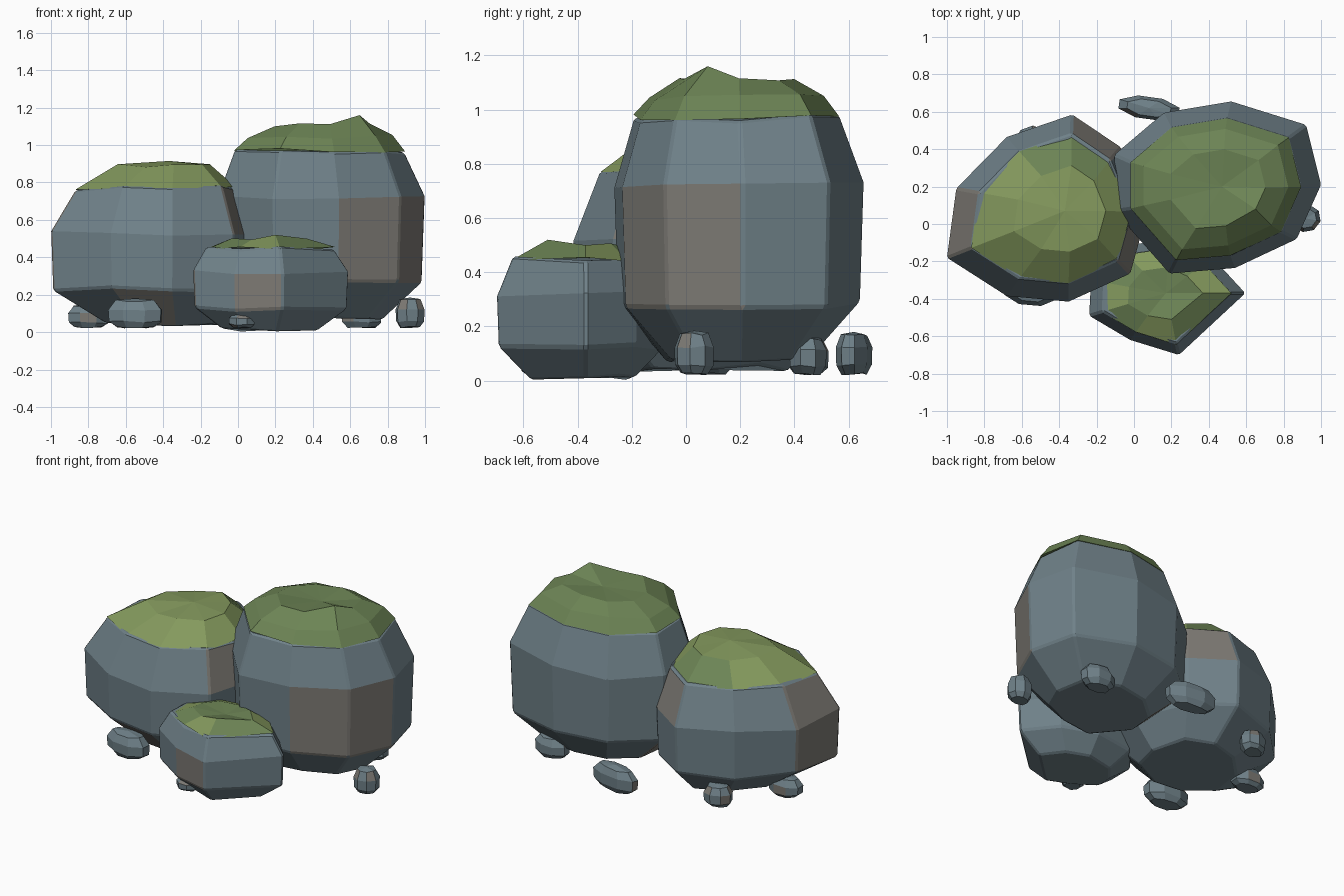
import bpy, bmesh, math, random
from mathutils import Vector

if "Cube" in bpy.data.objects:
    bpy.data.objects.remove(bpy.data.objects["Cube"])

random.seed(4)

def material(name, rgb):
    m = bpy.data.materials.new(name)
    m.diffuse_color = (*rgb, 1)
    m.use_nodes = True
    m.node_tree.nodes["Principled BSDF"].inputs["Base Color"].default_value = m.diffuse_color
    return m

SLATE = material("slate", (0.16, 0.22, 0.25))
TAUPE = material("taupe", (0.21, 0.20, 0.18))
MOSS = material("moss", (0.15, 0.23, 0.09))
MOSS_LIGHT = material("light_moss", (0.23, 0.32, 0.11))

def loft(name, outline, centre, layers, mats, apex=None, peak=None, jitter=0.0,
         tinted=0.0, bevel=0.0, close_bottom=True):
    """Stack scaled copies of an outline. layers = (z, scale, dx, dy)."""
    bm = bmesh.new()
    cx, cy = centre
    rings = []
    for z, s, dx, dy in layers:
        rings.append([bm.verts.new((cx + dx + (x - cx) * s, cy + dy + (y - cy) * s,
                                    z + random.uniform(-jitter, jitter))) for x, y in outline])
    n = len(outline)
    if peak:
        near = min(rings[-1], key=lambda v: (v.co - Vector(peak)).length)
        near.co = peak
    for a, b in zip(rings, rings[1:]):
        for i in range(n):
            j = (i + 1) % n
            f = bm.faces.new((a[i], a[j], b[j], b[i]))
            f.material_index = int(random.random() < tinted)
    if close_bottom:
        bm.faces.new(rings[0])
    if apex:
        tip = bm.verts.new(apex)
        for i in range(n):
            bm.faces.new((rings[-1][i], rings[-1][(i + 1) % n], tip))
    else:
        bm.faces.new(rings[-1])
    bmesh.ops.recalc_face_normals(bm, faces=bm.faces)
    me = bpy.data.meshes.new(name)
    bm.to_mesh(me)
    bm.free()
    for m in mats:
        me.materials.append(m)
    ob = bpy.data.objects.new(name, me)
    bpy.context.collection.objects.link(ob)
    if bevel:
        mod = ob.modifiers.new("worn_edges", 'BEVEL')
        mod.width, mod.segments = bevel, 1
    return ob

STONE = (SLATE, TAUPE)

# Tall boulder with moss cap
tall = [(-0.105, 0.07), (0.19, -0.265), (0.54, -0.235), (0.87, -0.08), (1.0, 0.21),
        (0.92, 0.53), (0.52, 0.655), (0.16, 0.595), (-0.105, 0.37)]
tc = (0.45, 0.2)
loft("tall_boulder", tall, tc,
     [(0.08, 0.58, 0, 0), (0.28, 0.97, 0, 0), (0.72, 1.0, 0, 0), (0.97, 0.82, -0.01, -0.01)],
     STONE, jitter=0.015, tinted=0.18, bevel=0.01)
loft("tall_moss", tall, tc,
     [(0.972, 0.825, -0.01, -0.01), (1.045, 0.70, -0.01, -0.01), (1.105, 0.46, 0, -0.01)],
     (MOSS, MOSS), apex=(0.47, 0.2, 1.095), peak=(0.65, 0.08, 1.16), jitter=0.012)

# Wide boulder with moss cap
wide = [(-1.0, -0.18), (-0.68, -0.385), (-0.35, -0.415), (-0.02, -0.265), (0.07, 0.06),
        (-0.07, 0.41), (-0.33, 0.585), (-0.68, 0.465), (-0.95, 0.19)]
wc = (-0.45, 0.08)
loft("wide_boulder", wide, wc,
     [(0.045, 0.58, 0.06, 0), (0.225, 0.98, 0, 0), (0.53, 1.0, 0, 0), (0.77, 0.80, 0.02, 0)],
     STONE, jitter=0.015, tinted=0.2, bevel=0.01)
loft("wide_moss", wide, wc,
     [(0.768, 0.80, 0.02, 0), (0.89, 0.46, 0.06, 0)],
     (MOSS_LIGHT, MOSS), apex=(-0.37, 0.07, 0.915), jitter=0.01, tinted=0.3)

# Low front boulder with moss cap
low = [(-0.24, -0.49), (-0.02, -0.62), (0.24, -0.7), (0.595, -0.37), (0.42, -0.18),
       (0.2, -0.08), (-0.08, -0.12), (-0.23, -0.3)]
lc = (0.16, -0.37)
loft("low_boulder", low, lc,
     [(0.012, 0.62, 0, 0), (0.125, 0.98, 0, 0), (0.32, 1.0, 0, 0), (0.45, 0.82, 0, 0)],
     STONE, jitter=0.012, tinted=0.12, bevel=0.01)
loft("low_moss", low, lc,
     [(0.445, 0.83, 0, 0), (0.503, 0.48, 0, 0)],
     (MOSS, MOSS_LIGHT), apex=(0.17, -0.37, 0.485), peak=(0.2, -0.51, 0.52), jitter=0.012, tinted=0.4)

# Scattered pebbles: x, y, half length, half width, top z, turn in degrees
pebbles = [(0.08, 0.62, 0.165, 0.06, 0.18, -8), (0.92, 0.03, 0.075, 0.07, 0.185, 10),
           (0.66, 0.45, 0.11, 0.07, 0.165, 0), (-0.55, 0.45, 0.085, 0.07, 0.16, 20),
           (-0.55, -0.36, 0.145, 0.075, 0.18, -5), (-0.8, 0.1, 0.11, 0.07, 0.15, 0),
           (0.02, -0.55, 0.07, 0.06, 0.10, 0)]
for k, (x, y, a, b, top, turn) in enumerate(pebbles):
    t = math.radians(turn)
    ring = []
    for i in range(8):
        u = math.tau * (i + 0.5) / 8
        px, py = a * 1.06 * math.cos(u), b * 1.06 * math.sin(u)
        ring.append((x + px * math.cos(t) - py * math.sin(t),
                     y + px * math.sin(t) + py * math.cos(t)))
    h = top - 0.025
    loft(f"pebble_{k + 1}", ring, (x, y),
         [(0.025, 0.68, 0, 0), (0.025 + h * 0.2, 0.97, 0, 0), (0.025 + h * 0.62, 1, 0, 0),
          (0.025 + h * 0.92, 0.72, 0, 0)],
         STONE, apex=(x, y, top), jitter=0.005, tinted=0.1)
